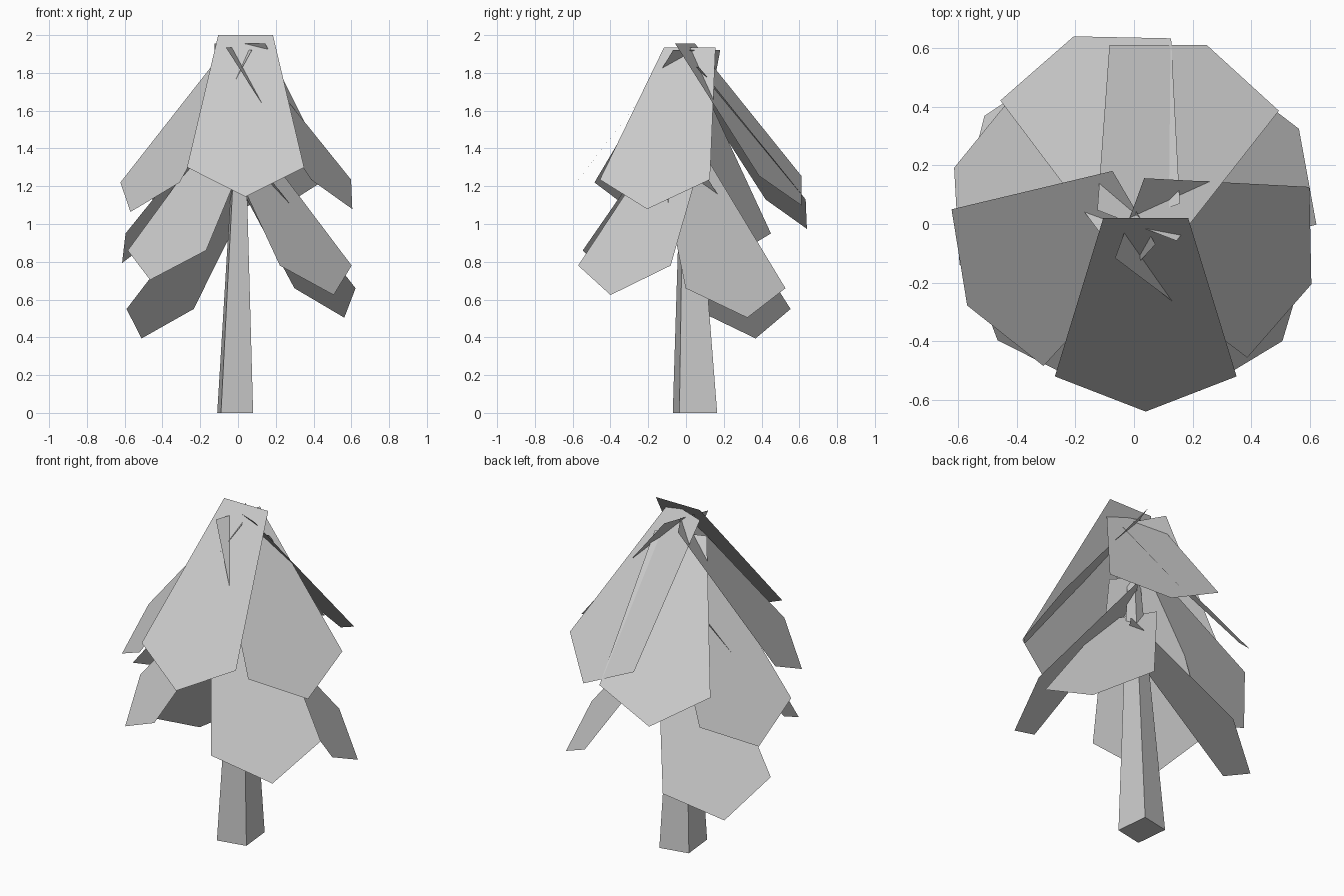
import bpy
from math import radians

if "Cube" in bpy.data.objects:
    bpy.data.objects.remove(bpy.data.objects["Cube"])


def make_mesh(name, verts, faces):
    mesh = bpy.data.meshes.new(name)
    mesh.from_pydata(verts, [], faces)
    mesh.update()
    obj = bpy.data.objects.new(name, mesh)
    bpy.context.collection.objects.link(obj)
    return obj


# Trunk: tapered four-sided post
base = [(-0.09, -0.07), (0.08, -0.035), (0.06, 0.165), (-0.11, 0.13)]
top_x, top_y, top_z, taper = 0.015, 0.005, 1.8, 0.16
cx = sum(p[0] for p in base) / 4
cy = sum(p[1] for p in base) / 4
verts = [(x, y, 0) for x, y in base]
verts += [(top_x + (x - cx) * taper, top_y + (y - cy) * taper, top_z) for x, y in base]
sides = [(i, (i + 1) % 4, (i + 1) % 4 + 4, i + 4) for i in range(4)]
make_mesh("trunk", verts, sides + [(3, 2, 1, 0), (4, 5, 6, 7)])


# Branch panel: flat drooping pentagon, pointing along +x before rotation
def branch(name, angle, x, y, z):
    outline = [(0, 0.145, 0), (0, -0.145, 0), (0.54, -0.31, -0.70),
               (0.66, 0, -0.856), (0.54, 0.31, -0.70)]
    obj = make_mesh(name, outline, [(0, 1, 2, 3, 4)])
    obj.location = (x, y, z)
    obj.rotation_euler.z = radians(angle)


# Upper tier: compass angle, then inner edge centre
upper = [(-90, 0.04, 0.02, 2.0), (-20, -0.015, 0.02, 1.935),
         (210.4, 0.0, 0.056, 1.92), (68.8, 0.01, -0.005, 1.955),
         (110, 0.02, 0.02, 1.83)]
# Lower tier
lower = [(222, 0.025, 0.045, 1.56), (-37.8, -0.015, 0.005, 1.48),
         (145, 0.03, -0.01, 1.25), (31.5, 0.0, -0.02, 1.36),
         (162, 0.014, -0.012, 1.65)]
for tier, rows in (("upper", upper), ("lower", lower)):
    for i, row in enumerate(rows, 1):
        branch(f"{tier}_branch_{i}", *row)
